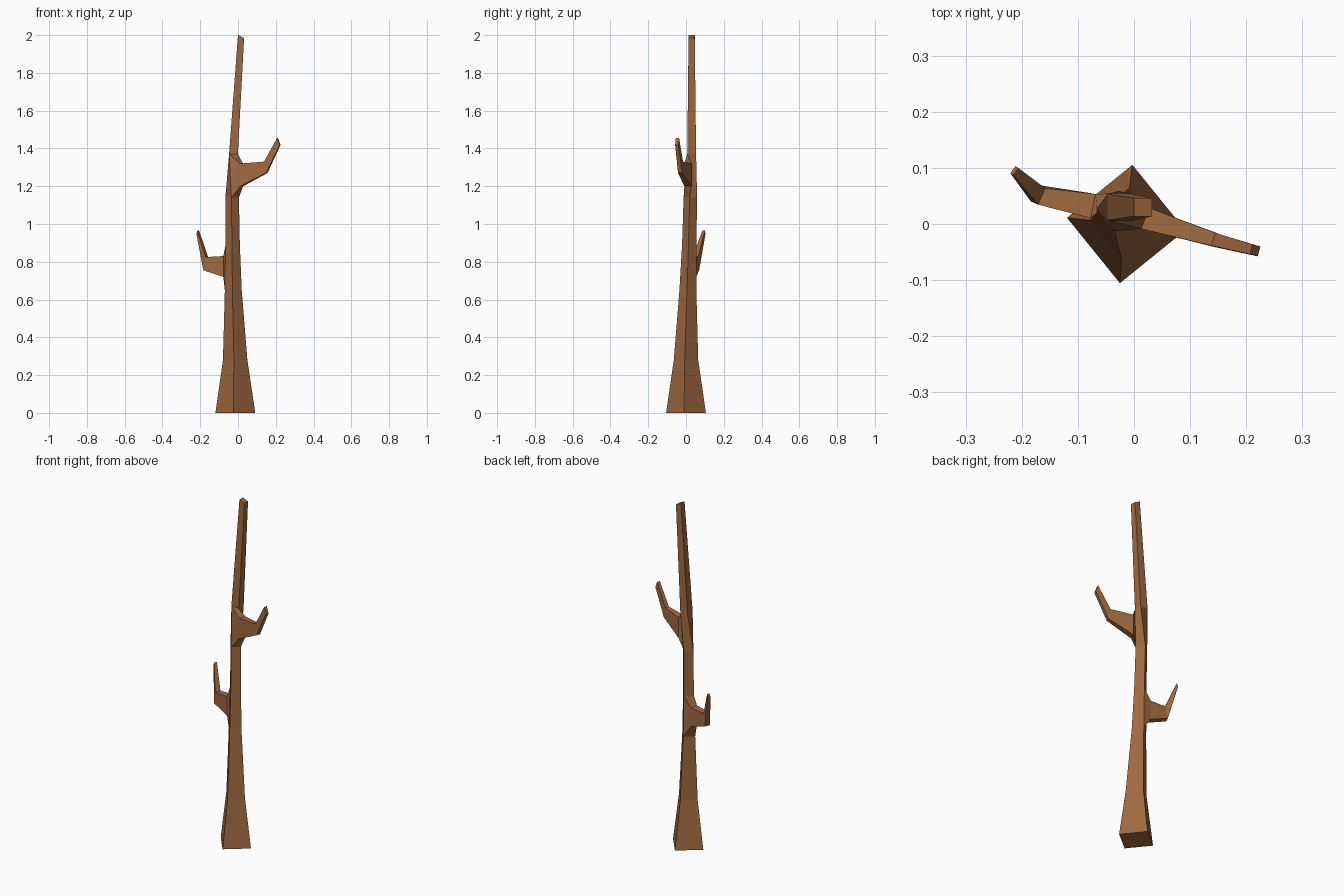
import bpy, bmesh
from math import radians
from mathutils import Matrix, Vector

cube = bpy.data.objects.get("Cube")
if cube:
    bpy.data.objects.remove(cube)

bark = bpy.data.materials.new("brown_bark")
bark.use_nodes = True
colour = (0.35, 0.14, 0.05, 1)
bark.diffuse_color = colour
bark.node_tree.nodes["Principled BSDF"].inputs["Base Color"].default_value = colour

bm = bmesh.new()


def turned(vector, degrees):
    return Matrix.Rotation(radians(degrees), 3, "Z") @ Vector(vector)


def trunk_ring(centre, radius, turn):
    """Square ring with its corners in the order left, front, right, back."""
    spoke = (-radius, 0, 0)
    return [bm.verts.new(Vector(centre) + turned(spoke, turn + 90 * k)) for k in range(4)]


def branch_ring(centre, half_width, half_height, heading, lean):
    """Upright rectangle facing along the heading and leaning back over it."""
    side = turned((0, half_width, 0), heading)
    up = turned((-lean * half_height, 0, half_height), heading)
    offsets = (-side - up, side - up, side + up, up - side)
    return [bm.verts.new(Vector(centre) + offset) for offset in offsets]


def bridge(lower, upper, open_side=None):
    """Join two four-sided rings, leaving one side open if asked."""
    for k in range(4):
        if k != open_side:
            n = (k + 1) % 4
            bm.faces.new((lower[k], lower[n], upper[n], upper[k]))


def grow_branch(segment, side, heading, turn, sections):
    """Grow a branch from an open trunk side and cap its tip."""
    low, high = rings[segment], rings[segment + 1]
    n = (side + 1) % 4
    previous = [low[side], low[n], high[n], high[side]]
    for step, (centre, half_width, half_height) in enumerate(sections):
        ring = branch_ring(centre, half_width, half_height, heading + turn * step, 0.2 * step)
        bridge(previous, ring)
        previous = ring
    bm.faces.new(previous)


# Trunk: flared diamond below, twisting to a square stem above
diamond, square = -6, -45
rings = [
    trunk_ring((-0.014, 0, 0), 0.106, diamond),
    trunk_ring((-0.015, 0, 0.28), 0.065, diamond),
    trunk_ring((-0.025, 0.01, 0.65), 0.045, diamond),
    trunk_ring((-0.028, 0.017, 0.89), 0.038, diamond),
    trunk_ring((-0.031, 0.023, 1.14), 0.036, diamond),
    trunk_ring((-0.024, 0.03, 1.37), 0.033, square),
    trunk_ring((0.016, 0.03, 2), 0.023, square),
]

# Slanted cut at the top
for v in rings[-1][2:]:
    v.co.z -= 0.015

# Trunk sides, open where the branches leave
right_back, left_front = 3, 1
lower_segment, upper_segment = 2, 4
open_sides = {lower_segment: right_back, upper_segment: left_front}
for i, (lower, upper) in enumerate(zip(rings, rings[1:])):
    bridge(lower, upper, open_sides.get(i))
bm.faces.new(reversed(rings[0]))
bm.faces.new(rings[-1])

# Lower branch, bending up on the right towards the back
grow_branch(lower_segment, right_back, 168, -12, [
    ((-0.073, 0.032, 0.775), 0.022, 0.055),
    ((-0.171, 0.052, 0.79), 0.016, 0.035),
    ((-0.213, 0.095, 0.957), 0.008, 0.008),
])

# Upper branch, bending up on the left towards the front
grow_branch(upper_segment, left_front, -21, 3, [
    ((0.02, 0.01, 1.26), 0.02, 0.06),
    ((0.147, -0.029, 1.3), 0.012, 0.03),
    ((0.216, -0.047, 1.437), 0.009, 0.018),
])

bmesh.ops.recalc_face_normals(bm, faces=bm.faces)
mesh = bpy.data.meshes.new("tree_trunk")
bm.to_mesh(mesh)
bm.free()
mesh.materials.append(bark)
bpy.context.collection.objects.link(bpy.data.objects.new("tree_trunk", mesh))
